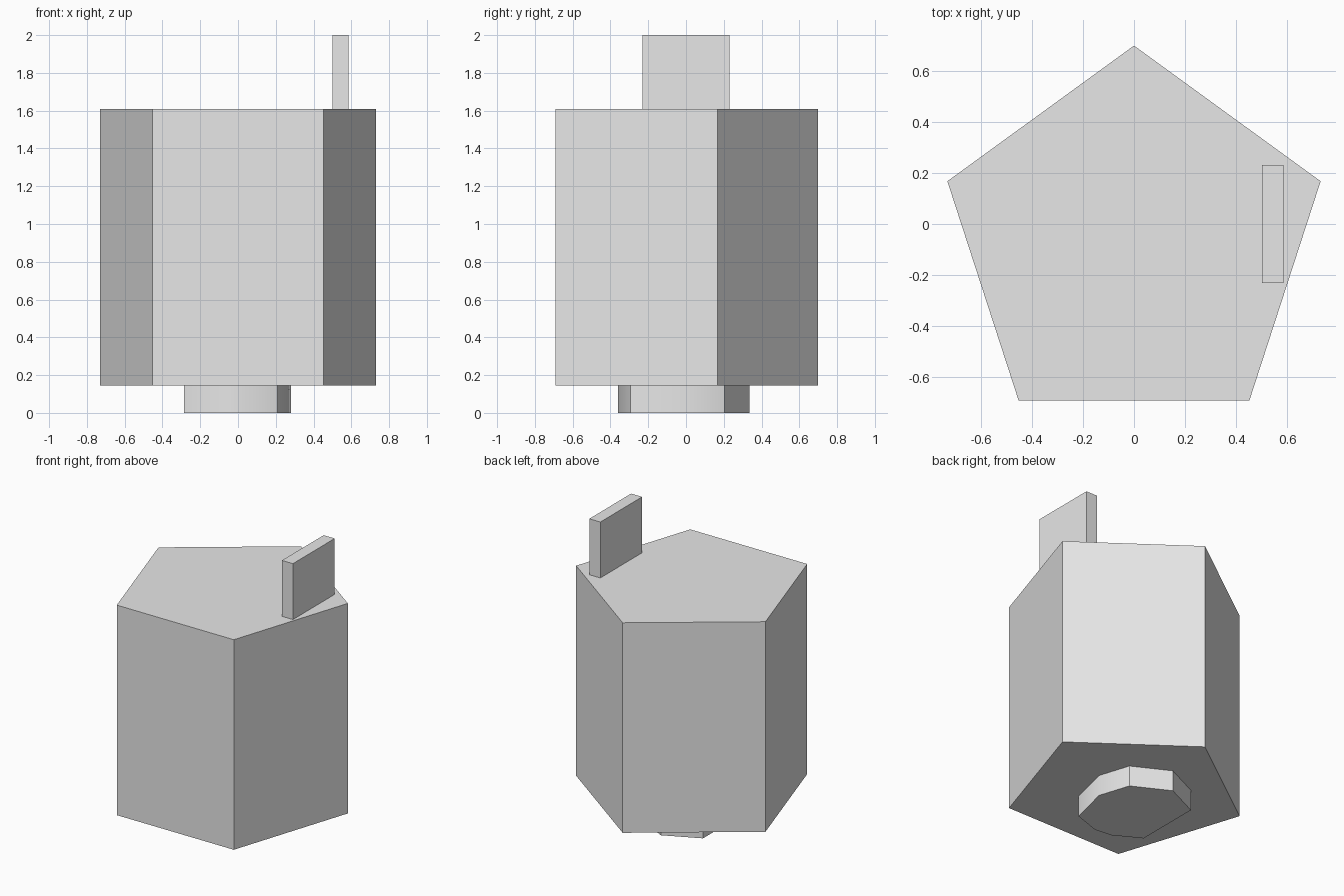
import bpy
import math

default_cube = bpy.data.objects.get("Cube")
if default_cube:
    bpy.data.objects.remove(default_cube, do_unlink=True)

GREY = (0.8, 0.8, 0.8, 1.0)
grey = bpy.data.materials.new("plain_grey")
grey.use_nodes = True
grey.diffuse_color = GREY
grey.node_tree.nodes["Principled BSDF"].inputs["Base Color"].default_value = GREY


def prism(name, outline, bottom, top):
    """Upright prism from a counter-clockwise outline."""
    n = len(outline)
    verts = [(x, y, z) for z in (bottom, top) for x, y in outline]
    sides = [(i, (i + 1) % n, (i + 1) % n + n, i + n) for i in range(n)]
    caps = [tuple(reversed(range(n))), tuple(range(n, 2 * n))]
    mesh = bpy.data.meshes.new(name)
    mesh.from_pydata(verts, [], sides + caps)
    mesh.materials.append(grey)
    obj = bpy.data.objects.new(name, mesh)
    bpy.context.collection.objects.link(obj)
    return obj


# Five-sided body with a corner at the back and a flat front
RADIUS, CENTRE_Y = 0.768, -0.07
angles = [math.pi / 2 + i * math.tau / 5 for i in range(5)]
pentagon = [(RADIUS * math.cos(a), CENTRE_Y + RADIUS * math.sin(a)) for a in angles]
prism("body", pentagon, 0.145, 1.61)

# Thin upright plate on the top, at the left side
prism("top_plate", [(0.5, -0.23), (0.585, -0.23), (0.585, 0.23), (0.5, 0.23)], 1.61, 2.0)

# Irregular faceted foot, softly shaded except at its sharp corners
foot_outline = [(0.21, -0.295), (0.28, -0.01), (0.21, 0.205), (-0.04, 0.335),
                (-0.285, 0.22), (-0.285, -0.245), (-0.105, -0.345), (0.02, -0.36)]
foot = prism("foot", foot_outline, 0.0, 0.145)
bpy.ops.object.select_all(action='DESELECT')
foot.select_set(True)
bpy.context.view_layer.objects.active = foot
bpy.ops.object.shade_smooth_by_angle(angle=math.radians(38))
